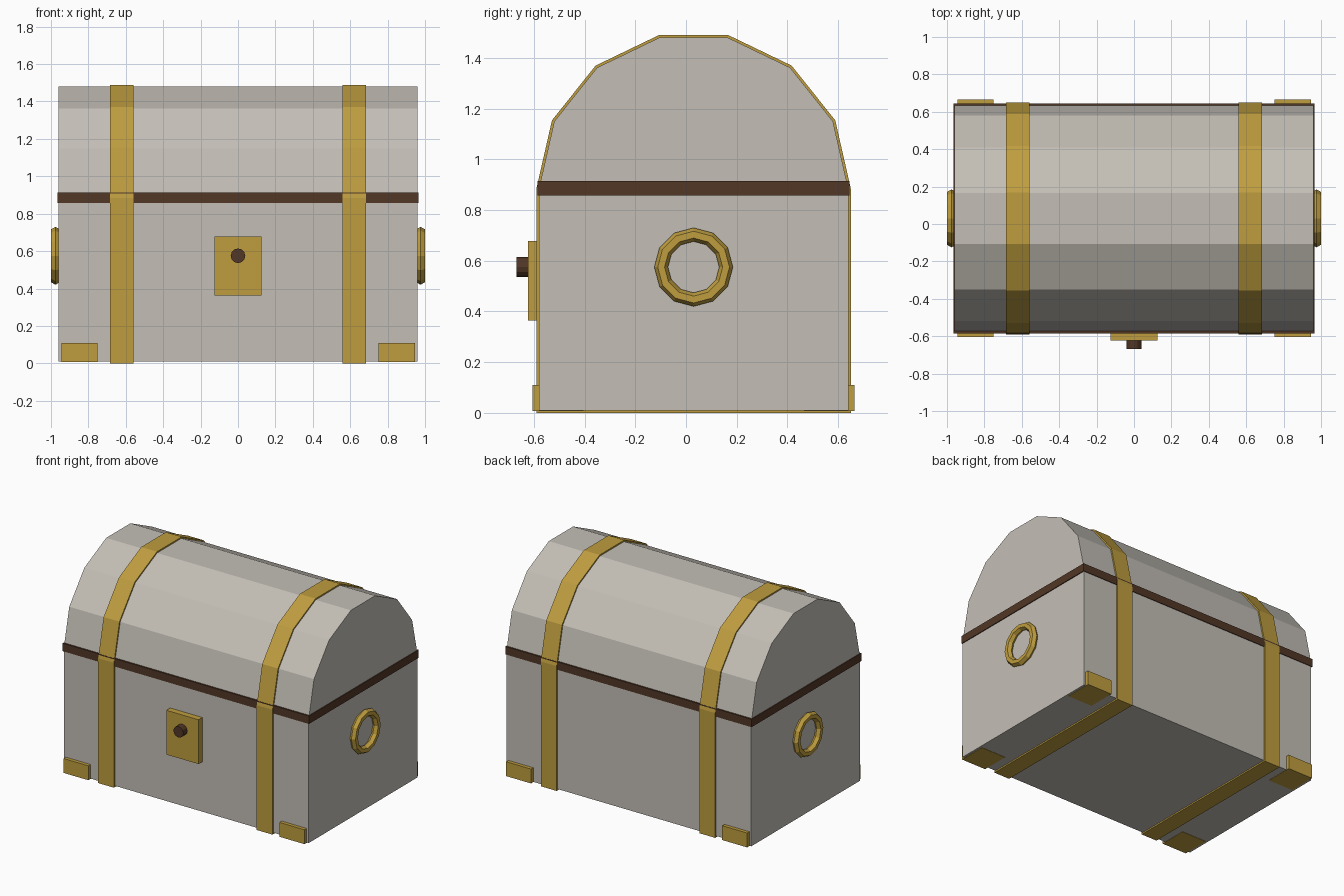
import bpy, bmesh
from math import cos, sin, pi, radians
from mathutils import Matrix, Vector

if "Cube" in bpy.data.objects:
    bpy.data.objects.remove(bpy.data.objects["Cube"], do_unlink=True)

MID_Y = 0.03       # depth centre of the chest
HINGE_Z = 0.885    # height where the lid arc starts
RADIUS = 0.61      # lid radius and half depth
ARC_SIDES = 7


def material(name, rgb):
    m = bpy.data.materials.new(name)
    m.use_nodes = True
    colour = (*rgb, 1.0)
    m.diffuse_color = colour
    bsdf = next(n for n in m.node_tree.nodes if n.type == 'BSDF_PRINCIPLED')
    bsdf.inputs["Base Color"].default_value = colour
    return m


grey = material("warm grey", (0.55, 0.52, 0.47))
gold = material("gold", (0.52, 0.34, 0.05))
brown = material("dark brown", (0.084, 0.038, 0.019))


def finish(name, bm, mat):
    bmesh.ops.recalc_face_normals(bm, faces=bm.faces)
    mesh = bpy.data.meshes.new(name)
    bm.to_mesh(mesh)
    bm.free()
    mesh.materials.append(mat)
    obj = bpy.data.objects.new(name, mesh)
    bpy.context.scene.collection.objects.link(obj)
    return obj


def box(name, low, high, mat):
    low, high = Vector(low), Vector(high)
    bm = bmesh.new()
    bmesh.ops.create_cube(bm, size=1, matrix=Matrix.Translation((low + high) / 2)
                          @ Matrix.Diagonal((*(high - low), 1)))
    return finish(name, bm, mat)


def arch(name, x, width, radius, bottom, mat):
    """Arched cross-section drawn in the YZ plane, extruded along x."""
    profile = [(radius * cos(pi * i / ARC_SIDES), HINGE_Z + radius * sin(pi * i / ARC_SIDES))
               for i in range(ARC_SIDES + 1)]
    if bottom < HINGE_Z:
        profile += [(-radius, bottom), (radius, bottom)]
    bm = bmesh.new()
    face = bm.faces.new([bm.verts.new((x - width / 2, MID_Y + y, z)) for y, z in profile])
    extruded = bmesh.ops.extrude_face_region(bm, geom=[face])["geom"]
    verts = [v for v in extruded if isinstance(v, bmesh.types.BMVert)]
    bmesh.ops.translate(bm, verts=verts, vec=(width, 0, 0))
    return finish(name, bm, mat)


def ring(name, x, major, minor, sides, tube_sides, mat):
    """Faceted ring lying against an end wall."""
    bm = bmesh.new()
    loops = []
    for i in range(sides):
        a = 2 * pi * i / sides
        loop = []
        for j in range(tube_sides):
            b = 2 * pi * j / tube_sides
            r = major + minor * cos(b)
            loop.append(bm.verts.new((x + minor * sin(b), MID_Y + r * cos(a), 0.575 + r * sin(a))))
        loops.append(loop)
    for i in range(sides):
        here, there = loops[i], loops[(i + 1) % sides]
        for j in range(tube_sides):
            k = (j + 1) % tube_sides
            bm.faces.new((here[j], there[j], there[k], here[k]))
    return finish(name, bm, mat)


# Chest body, faceted lid and the rim between them
box("chest_body", (-0.96, MID_Y - RADIUS, 0.01), (0.96, MID_Y + RADIUS, HINGE_Z), grey)
arch("lid", 0, 1.92, RADIUS, HINGE_Z, grey)
box("rim", (-0.966, MID_Y - 0.615, 0.858), (0.966, MID_Y + 0.615, 0.914), brown)

for side, s in (("left", 1), ("right", -1)):
    # Strap around the whole chest, and a ring handle on the end wall
    arch(side + "_strap", s * 0.622, 0.124, RADIUS + 0.01, 0, gold)
    ring(side + "_handle", s * 0.976, 0.128, 0.027, 12, 6, gold)
    # Corner feet
    xs = sorted((s * 0.75, s * 0.945))
    for end, t in (("front", -1), ("back", 1)):
        ys = sorted((MID_Y + t * 0.635, MID_Y + t * 0.435))
        box(f"{end}_{side}_foot", (xs[0], ys[0], 0.008), (xs[1], ys[1], 0.11), gold)

# Lock plate and its knob
box("lock_plate", (-0.126, -0.623, 0.364), (0.126, -0.57, 0.678), gold)
bm = bmesh.new()
bmesh.ops.create_cone(bm, cap_ends=True, segments=12, radius1=0.039, radius2=0.039, depth=0.07,
                      matrix=Matrix.Translation((0, -0.633, 0.575)) @ Matrix.Rotation(radians(90), 4, 'X'))
finish("lock_knob", bm, brown)
